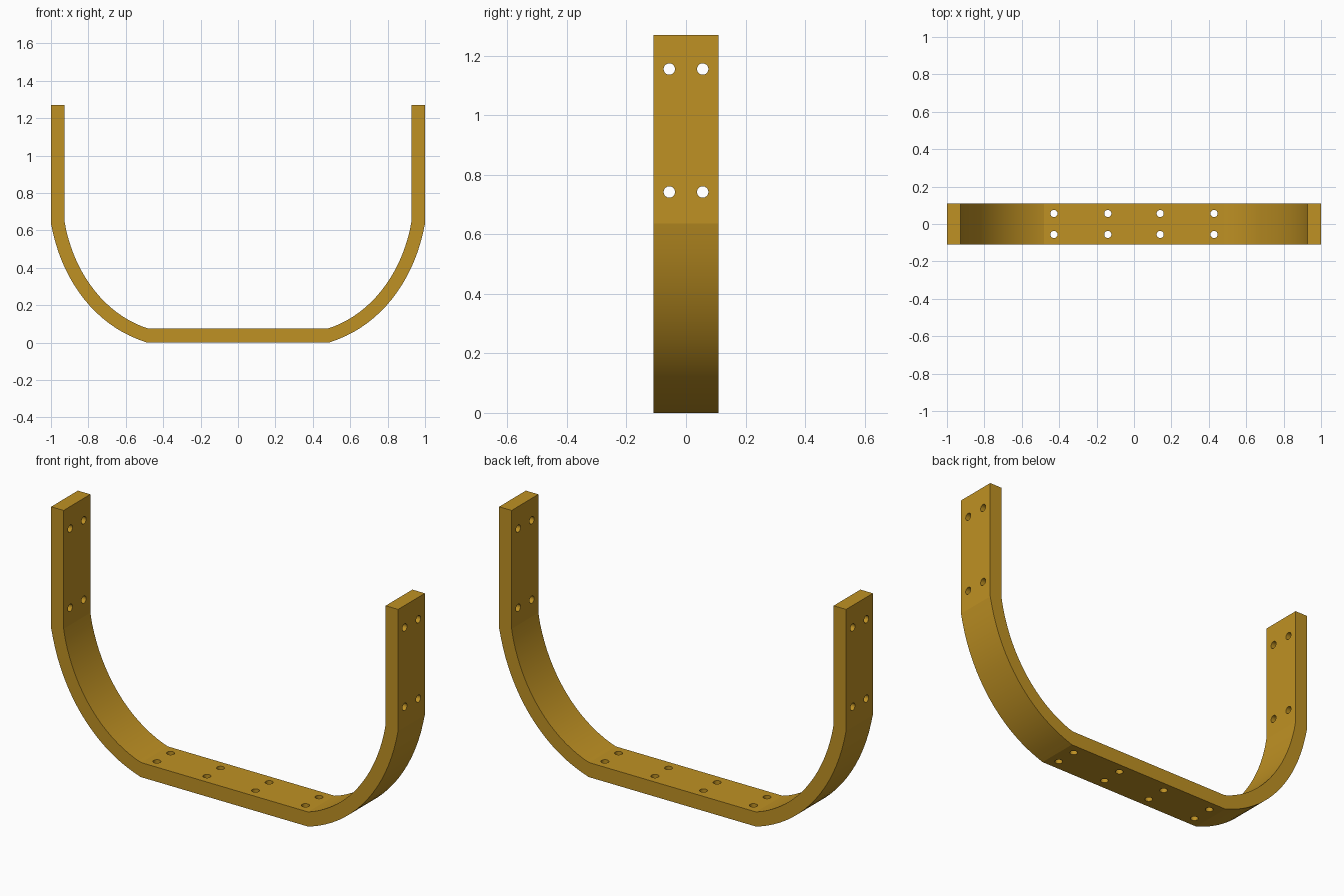
import bpy, bmesh, math
from mathutils import Vector, Matrix

if "Cube" in bpy.data.objects:
    bpy.data.objects.remove(bpy.data.objects["Cube"])

HALF_W = 0.11      # half depth of the strap
TOP = 1.27         # height of the legs
HALF_T = 0.036     # half thickness in the bends
STEPS = 18

brass = bpy.data.materials.new("golden brown")
brass.diffuse_color = (0.52, 0.283, 0.017, 1)
brass.use_nodes = True
brass.node_tree.nodes["Principled BSDF"].inputs["Base Color"].default_value = brass.diffuse_color


def bend(t):
    """Centre line point and outward normal of the right-hand bend."""
    p = [Vector(c) for c in ((0.482, 0.038), (0.727, 0.1125), (0.912, 0.343), (0.964, 0.645))]
    u = 1 - t
    pos = u**3 * p[0] + 3 * u * u * t * p[1] + 3 * u * t * t * p[2] + t**3 * p[3]
    d = u * u * (p[1] - p[0]) + 2 * u * t * (p[2] - p[1]) + t * t * (p[3] - p[2])
    d.normalize()
    return pos, Vector((d.y, -d.x))


# Right half of the strap outline: outer and inner edges, bottom to top
outer, inner = [Vector((0.485, 0))], [Vector((0.48, 0.076))]
for i in range(1, STEPS):
    pos, n = bend(i / STEPS)
    outer.append(pos + n * HALF_T)
    inner.append(pos - n * HALF_T)
outer += [Vector((1, 0.637)), Vector((1, TOP))]
inner += [Vector((0.928, 0.653)), Vector((0.928, TOP))]


def full(side):
    """Mirror a half edge into a whole one running left to right."""
    return [Vector((-v.x, v.y)) for v in reversed(side)] + side


# Strap: quads between the two edges, extruded through the depth
bm = bmesh.new()
rows = [[bm.verts.new((v.x, -HALF_W, v.y)) for v in full(s)] for s in (outer, inner)]
for i in range(len(rows[0]) - 1):
    bm.faces.new((rows[0][i], rows[0][i + 1], rows[1][i + 1], rows[1][i]))
ext = bmesh.ops.extrude_face_region(bm, geom=bm.faces[:])
bmesh.ops.translate(bm, vec=(0, 2 * HALF_W, 0),
                    verts=[g for g in ext["geom"] if isinstance(g, bmesh.types.BMVert)])
bmesh.ops.recalc_face_normals(bm, faces=bm.faces)
mesh = bpy.data.meshes.new("bracket_strap")
bm.to_mesh(mesh)
bm.free()
mesh.materials.append(brass)
strap = bpy.data.objects.new("bracket_strap", mesh)
bpy.context.collection.objects.link(strap)

# Screw hole cutters: pairs through the base and through both legs
bm = bmesh.new()


def cutter(center, depth, rotation):
    bmesh.ops.create_cone(bm, cap_ends=True, segments=48, radius1=0.019, radius2=0.019,
                          depth=depth, matrix=Matrix.Translation(center) @ rotation)


for y in (-0.056, 0.056):
    for x in (-0.428, -0.14, 0.14, 0.428):
        cutter((x, y, 0.04), 0.3, Matrix())
    for z in (0.742, 1.155):
        for x in (-0.964, 0.964):
            cutter((x, y, z), 0.3, Matrix.Rotation(math.pi / 2, 4, 'Y'))
mesh = bpy.data.meshes.new("hole_cutters")
bm.to_mesh(mesh)
bm.free()
mesh.materials.append(brass)
holes = bpy.data.objects.new("hole_cutters", mesh)
bpy.context.collection.objects.link(holes)
holes.hide_render = True

mod = strap.modifiers.new("screw_holes", 'BOOLEAN')
mod.operation = 'DIFFERENCE'
mod.solver = 'EXACT'
mod.object = holes
bpy.context.view_layer.objects.active = strap
strap.select_set(True)
bpy.ops.object.modifier_apply(modifier=mod.name)
bpy.data.objects.remove(holes)

# Smooth bends, crisp edges
bpy.ops.object.shade_smooth_by_angle(angle=math.radians(9))
